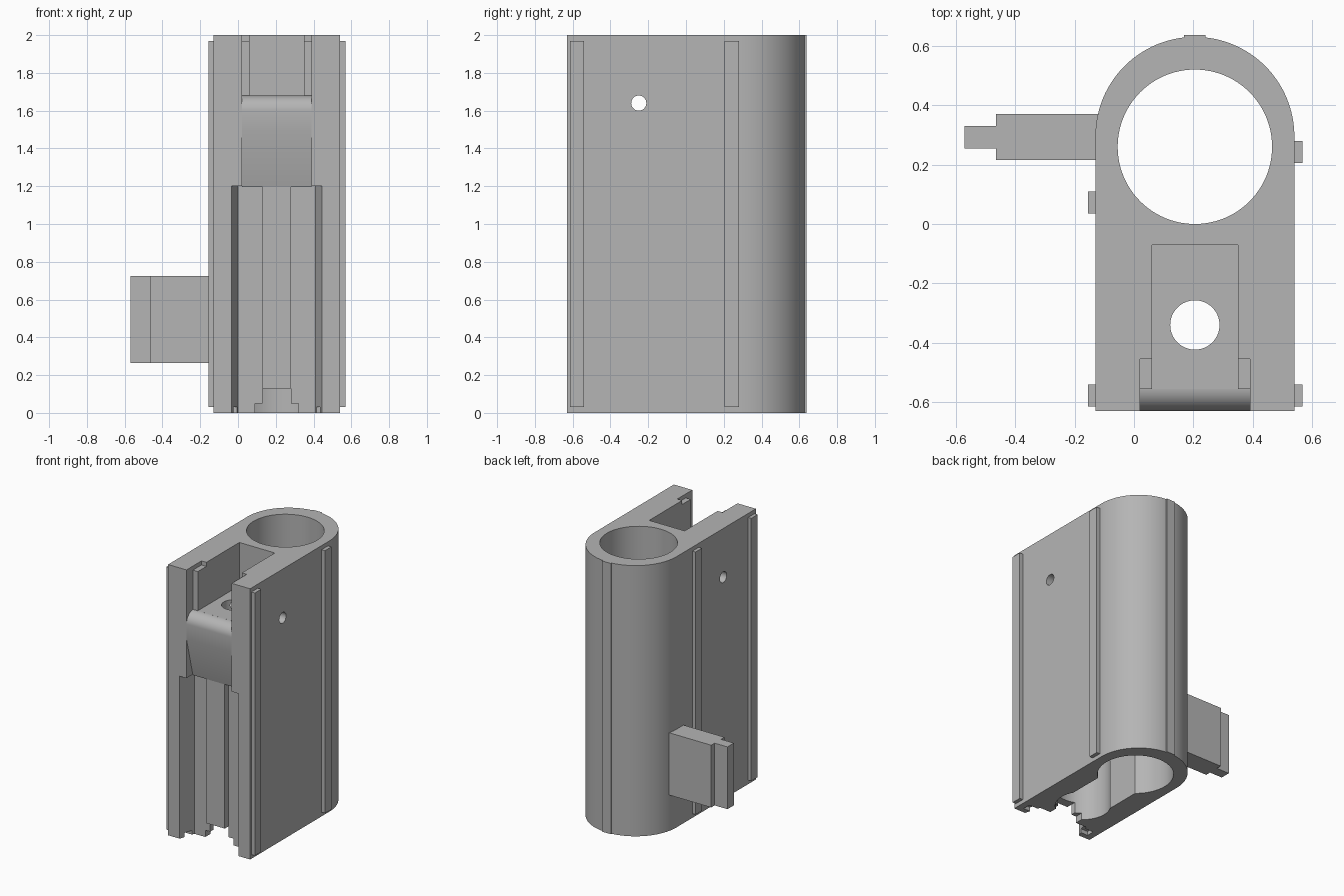
import bpy, bmesh
from math import sin, cos, pi
from mathutils import Matrix

if "Cube" in bpy.data.objects:
    bpy.data.objects.remove(bpy.data.objects["Cube"])

grey = bpy.data.materials.new("light_grey")
grey.use_nodes = True
colour = (0.46, 0.46, 0.46, 1)
grey.diffuse_color = colour
grey.node_tree.nodes["Principled BSDF"].inputs["Base Color"].default_value = colour

MID = 0.205                      # x of the body's symmetry plane
BORE_Y, LOBE_Y = 0.26, -0.30


def arc(cx, cy, r, start, end, n):
    return [(cx + r * cos(start + (end - start) * i / n),
             cy + r * sin(start + (end - start) * i / n)) for i in range(n + 1)]


def prism(name, points, low, high, axis="z"):
    """Extrude a closed outline along z, or a (y, z) outline along x."""
    bm = bmesh.new()
    if axis == "z":
        verts = [bm.verts.new((a, b, low)) for a, b in points]
        move = (0, 0, high - low)
    else:
        verts = [bm.verts.new((low, a, b)) for a, b in points]
        move = (high - low, 0, 0)
    face = bm.faces.new(verts)
    out = bmesh.ops.extrude_face_region(bm, geom=[face])
    moved = [v for v in out["geom"] if isinstance(v, bmesh.types.BMVert)]
    bmesh.ops.translate(bm, verts=moved, vec=move)
    bmesh.ops.recalc_face_normals(bm, faces=bm.faces)
    mesh = bpy.data.meshes.new(name)
    bm.to_mesh(mesh)
    bm.free()
    mesh.materials.append(grey)
    obj = bpy.data.objects.new(name, mesh)
    bpy.context.collection.objects.link(obj)
    return obj


def box(name, x, y, z):
    return prism(name, [(x[0], y[0]), (x[1], y[0]), (x[1], y[1]), (x[0], y[1])], *z)


def cylinder(name, cx, cy, r, low, high, axis="z", n=64):
    return prism(name, arc(cx, cy, r, 0, 2 * pi, n)[:-1], low, high, axis)


def activate(obj):
    bpy.ops.object.select_all(action="DESELECT")
    obj.select_set(True)
    bpy.context.view_layer.objects.active = obj


def cut(obj, cutter):
    cutter.hide_render = True
    activate(obj)
    mod = obj.modifiers.new("cut", "BOOLEAN")
    mod.operation, mod.solver, mod.object = "DIFFERENCE", "EXACT", cutter
    bpy.ops.object.modifier_apply(modifier=mod.name)
    bpy.data.objects.remove(cutter)


def smooth(obj):
    activate(obj)
    bpy.ops.object.shade_smooth_by_angle(angle=pi / 6)


def centred(half):
    return (MID - half, MID + half)


# Housing: flat sides with a round back
outline = [(-0.13, -0.63), (0.54, -0.63)] + arc(MID, 0.295, 0.335, 0, pi, 64)
body = prism("housing", outline, 0, 2)

# Main bore, and the lower cavity joined to it by a neck
cut(body, cylinder("bore_cutter", MID, BORE_Y, 0.26, -0.1, 2.1, n=96))
cut(body, cylinder("lobe_cutter", MID, LOBE_Y, 0.19, -0.1, 1.5))
cut(body, box("neck_cutter", centred(0.165), (LOBE_Y, 0.1), (-0.1, 1.48)))

# Tapered front recess below the nose
recess = [(MID - 0.243, -0.64), (MID + 0.243, -0.64),
          (MID + 0.205, -0.51), (MID - 0.205, -0.51)]
cut(body, prism("recess_cutter", recess, -0.1, 1.2))

# Upper slot, side ledges and pocket
cut(body, box("slot_cutter", centred(0.185), (-0.7, -0.555), (1.195, 2.1)))
cut(body, box("ledge_cutter", centred(0.185), (-0.6, -0.455), (1.97, 2.1)))
cut(body, box("pocket_cutter", centred(0.145), (-0.6, -0.07), (1.68, 2.1)))

# Vertical hole and cross pin hole
cut(body, cylinder("hole_cutter", MID, -0.34, 0.083, 1.3, 1.8))
cut(body, cylinder("pin_cutter", -0.25, 1.64, 0.04, -0.3, 0.7, "x", 32))

# Notches in the bottom edge of the front
cut(body, box("mouth_cutter", centred(0.115), (-0.7, -0.35), (-0.1, 0.05)))
cut(body, box("foot_cutter", centred(0.285), (-0.59, -0.53), (-0.1, 0.03)))
cut(body, box("gap_cutter", centred(0.075), (-0.7, -0.35), (-0.1, 0.13)))
smooth(body)

# Rounded nose with an undercut below it
nose = [(-0.54, 1.195), (-0.555, 1.195), (-0.63, 1.49)]
nose += arc(-0.55, 1.60, 0.08, pi, pi / 2, 16) + [(-0.54, 1.68)]
smooth(prism("nose_block", nose, *centred(0.185), axis="x"))

# Raised rib in the front recess
box("front_rib", centred(0.075), (-0.555, -0.5), (0.13, 1.2))

# Guide rails on the sides and the strip on the back
for name, x, y in (("right_front_rail", (0.53, 0.568), (-0.615, -0.54)),
                   ("right_rear_rail", (0.53, 0.568), (0.205, 0.28)),
                   ("left_front_rail", (-0.155, -0.12), (-0.615, -0.54)),
                   ("left_rear_rail", (-0.155, -0.12), (0.035, 0.11))):
    box(name, x, y, (0.03, 1.97))
box("back_strip", centred(0.036), (0.6, 0.637), (0, 2))

# Side arm with a thinner tip
box("side_arm", (-0.465, -0.115), (0.215, 0.37), (0.265, 0.725))
box("side_arm_tip", (-0.57, -0.46), (0.255, 0.33), (0.265, 0.725))
